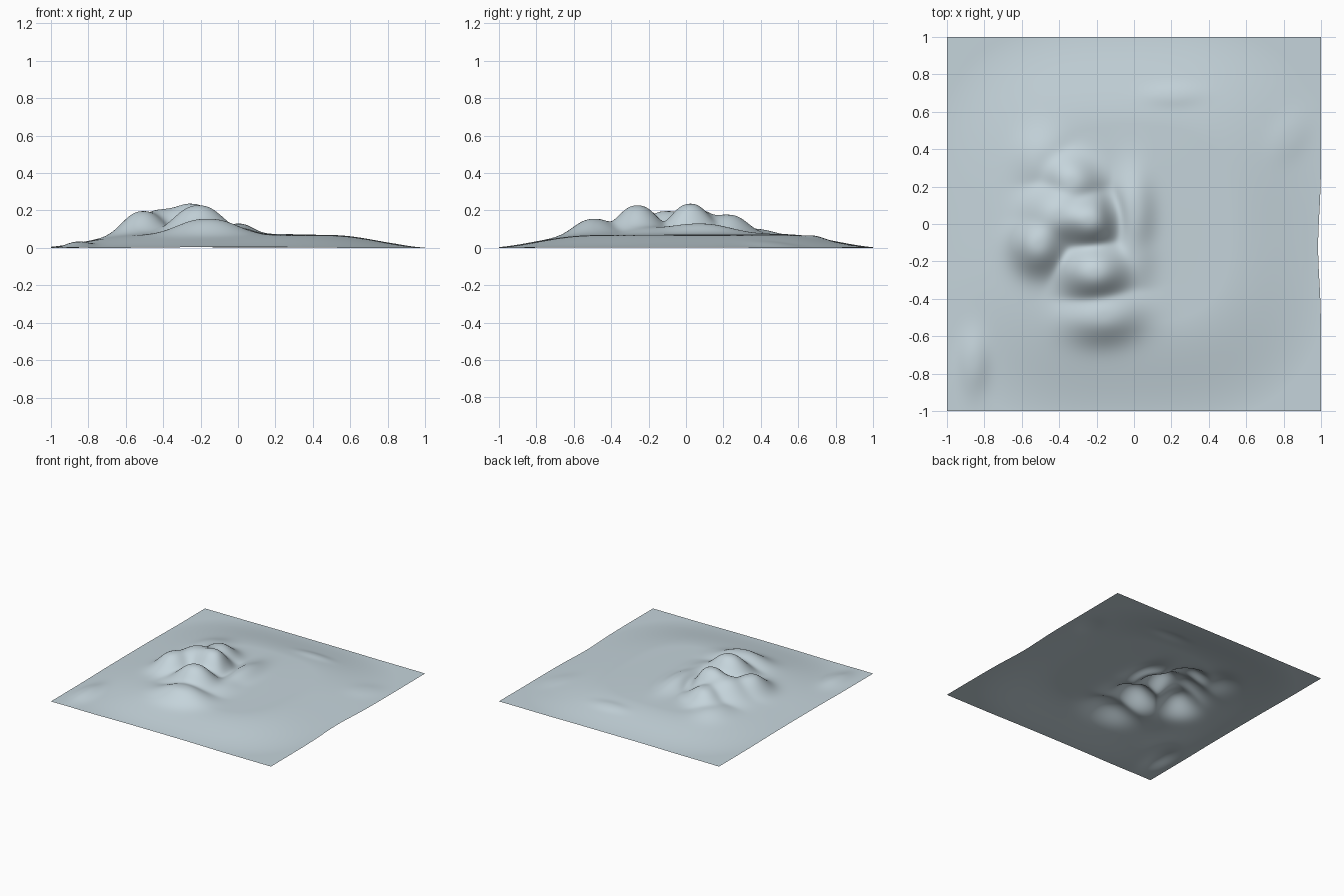
import bpy, bmesh, math

if "Cube" in bpy.data.objects:
    bpy.data.objects.remove(bpy.data.objects["Cube"])

N = 160  # grid resolution

# Mountain lobes: x, y, height above the plain, radius x, radius y, turn in degrees
LOBES = [
    (-0.24, 0.02, 0.160, 0.13, 0.12, 0),     # main summit
    (-0.40, 0.05, 0.135, 0.16, 0.14, 20),    # west shoulder
    (-0.51, -0.11, 0.125, 0.12, 0.13, 0),    # south-west peak
    (-0.33, 0.23, 0.105, 0.13, 0.11, -30),   # north peak
    (-0.49, 0.34, 0.035, 0.12, 0.14, 0),     # north-west foot
    (-0.21, -0.26, 0.155, 0.15, 0.125, 0),   # south peak
    (-0.16, -0.49, 0.085, 0.18, 0.12, 6),    # front step
    (0.00, 0.06, 0.055, 0.09, 0.20, 0),      # east spur
    (-0.01, -0.18, 0.035, 0.10, 0.15, 0),    # south-east spur
    (-0.86, -0.74, 0.028, 0.07, 0.14, 0),    # corner hillock
    (0.21, 0.69, 0.010, 0.13, 0.05, 0),      # small rise
    (0.83, 0.47, 0.008, 0.08, 0.12, -30),    # east rise
]


def smooth(t):
    t = max(0.0, min(1.0, t))
    return t * t * (3 - 2 * t)


def plain(x, y):
    """Low plateau that falls away to the borders and corners."""
    r = (abs(x + 0.02) ** 3 + abs(y) ** 3) ** (1 / 3)
    edge = smooth((1.08 - r) / 0.55)
    tilt = 0.068 - 0.008 * x * x + 0.005 * math.cos(1.5 * (x + 0.2)) * math.cos(1.5 * y)
    wave = 0.003 * math.sin(4.3 * x + 1.2) * math.sin(3.7 * y + 0.6)
    return 0.009 + tilt * edge + wave * (0.4 + 0.6 * edge)


def lobe(x, y, px, py, h, rx, ry, turn):
    a = math.radians(turn)
    dx, dy = x - px, y - py
    u = (dx * math.cos(a) + dy * math.sin(a)) / rx
    v = (-dx * math.sin(a) + dy * math.cos(a)) / ry
    return h * math.exp(-((u * u + v * v) ** 1.2) * 0.75)


def height(x, y):
    # Lobes blend as a soft maximum, leaving valleys between them
    peaks = sum(lobe(x, y, *l) ** 3 for l in LOBES) ** (1 / 3)
    # gully between the summit and the east spur
    gully = lobe(x, y, -0.11, 0.06, 0.03, 0.05, 0.11, 15)
    return plain(x, y) + peaks - gully


# Terrain sheet
bm = bmesh.new()
bmesh.ops.create_grid(bm, x_segments=N, y_segments=N, size=1.0)
for v in bm.verts:
    x, y = v.co.x, v.co.y
    v.co.z = height(x, y)
    # slightly ragged east border
    if x > 0.9:
        v.co.x -= 0.016 * (x - 0.9) / 0.1 * math.exp(-((y + 0.12) / 0.25) ** 2)
low = min(v.co.z for v in bm.verts)
for v in bm.verts:
    v.co.z -= low
for f in bm.faces:
    f.smooth = True
mesh = bpy.data.meshes.new("terrain")
bm.to_mesh(mesh)
bm.free()
terrain = bpy.data.objects.new("terrain", mesh)
bpy.context.collection.objects.link(terrain)

# Pale blue-grey ground colour
mat = bpy.data.materials.new("pale blue grey")
mat.diffuse_color = (0.56, 0.66, 0.71, 1)
mat.use_nodes = True
mat.node_tree.nodes["Principled BSDF"].inputs["Base Color"].default_value = mat.diffuse_color
mesh.materials.append(mat)
